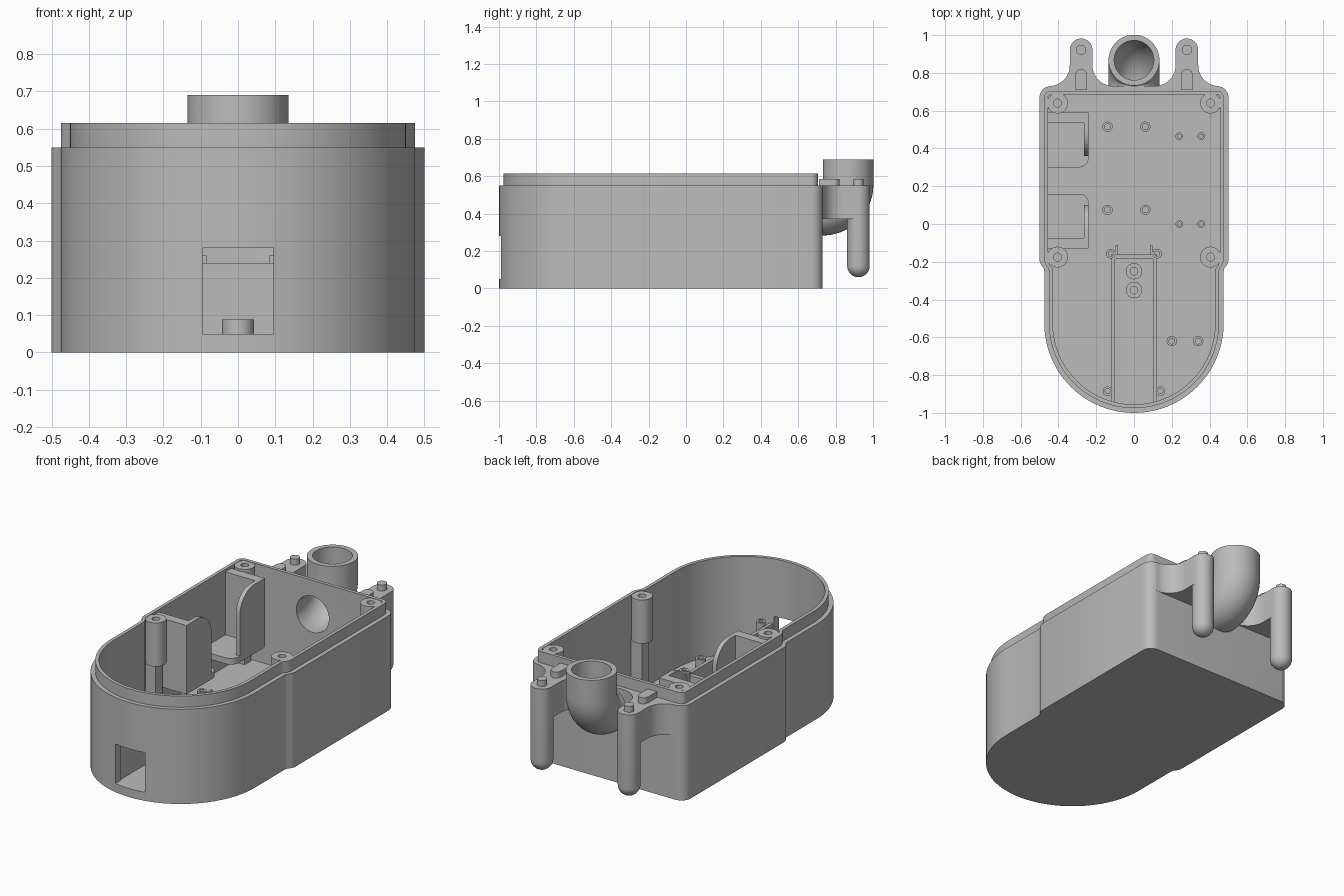
import bpy, bmesh
from math import sin, cos, pi, radians

if "Cube" in bpy.data.objects:
    bpy.data.objects.remove(bpy.data.objects["Cube"])

grey = bpy.data.materials.new("plain grey")
grey.use_nodes = True
grey.diffuse_color = (0.5, 0.5, 0.5, 1)
grey.node_tree.nodes["Principled BSDF"].inputs["Base Color"].default_value = (0.5, 0.5, 0.5, 1)

FLOOR, RIM, LIP = 0.05, 0.55, 0.615


def finish(name, bm):
    bmesh.ops.remove_doubles(bm, verts=bm.verts, dist=1e-5)
    bmesh.ops.recalc_face_normals(bm, faces=bm.faces)
    me = bpy.data.meshes.new(name)
    bm.to_mesh(me)
    bm.free()
    me.materials.append(grey)
    ob = bpy.data.objects.new(name, me)
    bpy.context.collection.objects.link(ob)
    return ob


def loft(name, rings):
    """Closed solid through a list of equal-length point rings."""
    bm = bmesh.new()
    loops = [[bm.verts.new(p) for p in ring] for ring in rings]
    n = len(loops[0])
    for a, b in zip(loops, loops[1:]):
        for i in range(n):
            j = (i + 1) % n
            bm.faces.new((a[i], a[j], b[j], b[i]))
    bm.faces.new(loops[0])
    bm.faces.new(loops[-1])
    return finish(name, bm)


def prism(name, pts, lo, hi, axis="z"):
    place = (lambda u, v, w: (u, v, w)) if axis == "z" else (lambda u, v, w: (w, u, v))
    return loft(name, [[place(u, v, w) for u, v in pts] for w in (lo, hi)])


def box(name, x0, x1, y0, y1, z0, z1):
    return prism(name, [(x0, y0), (x1, y0), (x1, y1), (x0, y1)], z0, z1)


def lathe(name, x, y, profile, n=32):
    """Revolve (radius, z) points about a vertical axis."""
    bm = bmesh.new()
    vs = [bm.verts.new((x + r, y, z)) for r, z in profile]
    es = [bm.edges.new(p) for p in zip(vs, vs[1:])]
    bmesh.ops.spin(bm, geom=vs + es, cent=(x, y, 0), axis=(0, 0, 1), angle=2 * pi, steps=n)
    return finish(name, bm)


def screw_post(name, x, y, r, hole, z0, z1):
    deep = z1 - min(0.1, (z1 - z0) * 0.8)
    return lathe(name, x, y, [(0, z0), (r, z0), (r, z1), (hole, z1), (hole, deep), (0, deep)])


def arc(cx, cy, r, a0, a1, n=10):
    return [(cx + r * cos(radians(a0 + (a1 - a0) * i / n)),
             cy + r * sin(radians(a0 + (a1 - a0) * i / n))) for i in range(n + 1)]


def cut(target, cutter):
    cutter.hide_render = True
    mod = target.modifiers.new("cut", "BOOLEAN")
    mod.operation, mod.solver, mod.object = "DIFFERENCE", "EXACT", cutter
    bpy.context.view_layer.objects.active = target
    bpy.ops.object.modifier_apply(modifier=mod.name)


def outline(d):
    """Housing plan inset by d: square back, round front, small side step."""
    r = max(0.06 - d, 0.015)
    right = [(0.475 - d, -0.25), (0.478 - d, -0.235), (0.49 - d, -0.22), (0.5 - d, -0.195)]
    right += arc(0.5 - d - r, 0.73 - d - r, r, 0, 90, 8)
    left = [(-x, y) for x, y in reversed(right)]
    return right + left + arc(0, -0.525, 0.475 - d, 180, 360, 48)


def elbow(name, r, top, end, n=40):
    """Round bar that drops vertically and bends forward into the back wall."""
    by, bz, br = 0.73, 0.555, 0.137
    stations = [(br, top - bz, 0)]
    stations += [(br * cos(a), -br * sin(a), a) for a in [pi / 2 * i / 14 for i in range(15)]]
    stations += [(end - by, -br, pi / 2)]
    rings = []
    for cy, cz, a in stations:
        rings.append([(r * cos(t), by + cy + r * sin(t) * cos(a), bz + cz - r * sin(t) * sin(a))
                      for t in [2 * pi * i / n for i in range(n)]])
    return loft(name, rings)


# Housing shell, raised lip, cavity, front window, rear port
housing = prism("housing", outline(0), 0, RIM)
lip = prism("lip", outline(0.025), RIM - 0.02, LIP)
cavity = prism("cavity_cutter", outline(0.045), FLOOR, 0.8)
window = box("window_cutter", -0.095, 0.095, -1.1, -0.9, FLOOR, 0.28)
bore = elbow("bore_cutter", 0.105, 0.8, 0.62)
pipe = elbow("elbow_pipe", 0.135, 0.69, 0.71)
for target, cutters in ((housing, (cavity, window, bore)), (lip, (cavity,)), (pipe, (bore,))):
    for c in cutters:
        cut(target, c)
for c in (cavity, window, bore):
    bpy.data.objects.remove(c)

for side, s in (("left", 1), ("right", -1)):
    # Rear mounting ears with rounded legs, pegs and tabs
    flare = arc(0.45, 0.84, 0.11, 270, 180) + [(0.34, 0.92), (0.22, 0.92)]
    flare += arc(0.11, 0.84, 0.11, 0, -90) + [(0.11, 0.71), (0.45, 0.71)]
    prism(side + "_ear", [(s * x, y) for x, y in flare], 0.37, RIM)
    leg = arc(0, 0.12, 0.06, -90, 0) + [(0.06, RIM), (0.027, RIM), (0.027, 0.585), (0, 0.585)]
    lathe(side + "_ear_leg", s * 0.28, 0.922, leg)
    tab = arc(s * 0.28, 0.79, 0.03, 0, 180) + [(s * 0.28 - 0.03, 0.71), (s * 0.28 + 0.03, 0.71)]
    prism(side + "_ear_tab", tab, RIM - 0.01, 0.585)

    # Lid screw bosses on narrow wall ribs
    for end, y in (("back", 0.64), ("front", -0.175)):
        screw_post(f"{side}_{end}_lid_boss", s * 0.405, y, 0.055, 0.021, 0.36, LIP - 0.002)
        xs = sorted((s * 0.385, s * 0.465))
        box(f"{side}_{end}_boss_rib", *xs, y - 0.03, y + 0.03, 0.04, 0.37)

    # Central channel rails and their corner posts
    xs = sorted((s * 0.1, s * 0.12))
    box(side + "_channel_rail", *xs, -0.945, -0.17, 0.04, 0.24)
    xs = sorted((s * 0.085, s * 0.097))
    box(side + "_channel_guide", *xs, -0.165, -0.11, 0.04, 0.26)
    screw_post(side + "_channel_back_post", s * 0.123, -0.157, 0.025, 0.013, 0.04, 0.265)
    screw_post(side + "_channel_front_post", s * 0.14, -0.885, 0.025, 0.013, 0.04, 0.265)
box("channel_cross_wall", -0.12, 0.12, -0.185, -0.16, 0.04, 0.24)

# Two facing brackets on the right wall
for end, s in (("back", 1), ("front", -1)):
    def flip(d):
        return 0.23 + s * d
    shelf = [(-0.465, 0.36), (-0.465, 0.07)] + arc(-0.29, 0.12, 0.05, -90, 0) + [(-0.24, 0.36)]
    prism(end + "_bracket_shelf", [(x, flip(d)) for x, d in shelf], 0.2, 0.235)
    plate = [(0.36, 0.22), (0.13, 0.22)] + arc(0.26, 0.47, 0.13, 180, 90) + [(0.36, 0.6)]
    prism(end + "_bracket_plate", [(flip(d), z) for d, z in plate], -0.265, -0.24, "x")
    ys = sorted((flip(0.305), flip(0.36)))
    box(end + "_bracket_block", -0.465, -0.26, *ys, 0.22, 0.6)

# Circuit board standoffs on the floor
for x in (-0.14, 0.06):
    for y in (0.515, 0.075):
        screw_post("large_standoff", x, y, 0.027, 0.015, 0.04, 0.1)
for x in (0.24, 0.355):
    for y in (0.465, 0):
        screw_post("small_standoff", x, y, 0.02, 0.01, 0.04, 0.1)
for x in (0.2, 0.34):
    screw_post("front_standoff", x, -0.62, 0.027, 0.015, 0.04, 0.1)
for y in (-0.25, -0.35):
    screw_post("channel_boss", 0, y, 0.043, 0.02, 0.04, 0.088)

# Smooth curved walls, keep edges sharp
for ob in bpy.data.objects:
    if ob.type == "MESH":
        ob.select_set(True)
        bpy.context.view_layer.objects.active = ob
bpy.ops.object.shade_smooth_by_angle(angle=radians(30))
